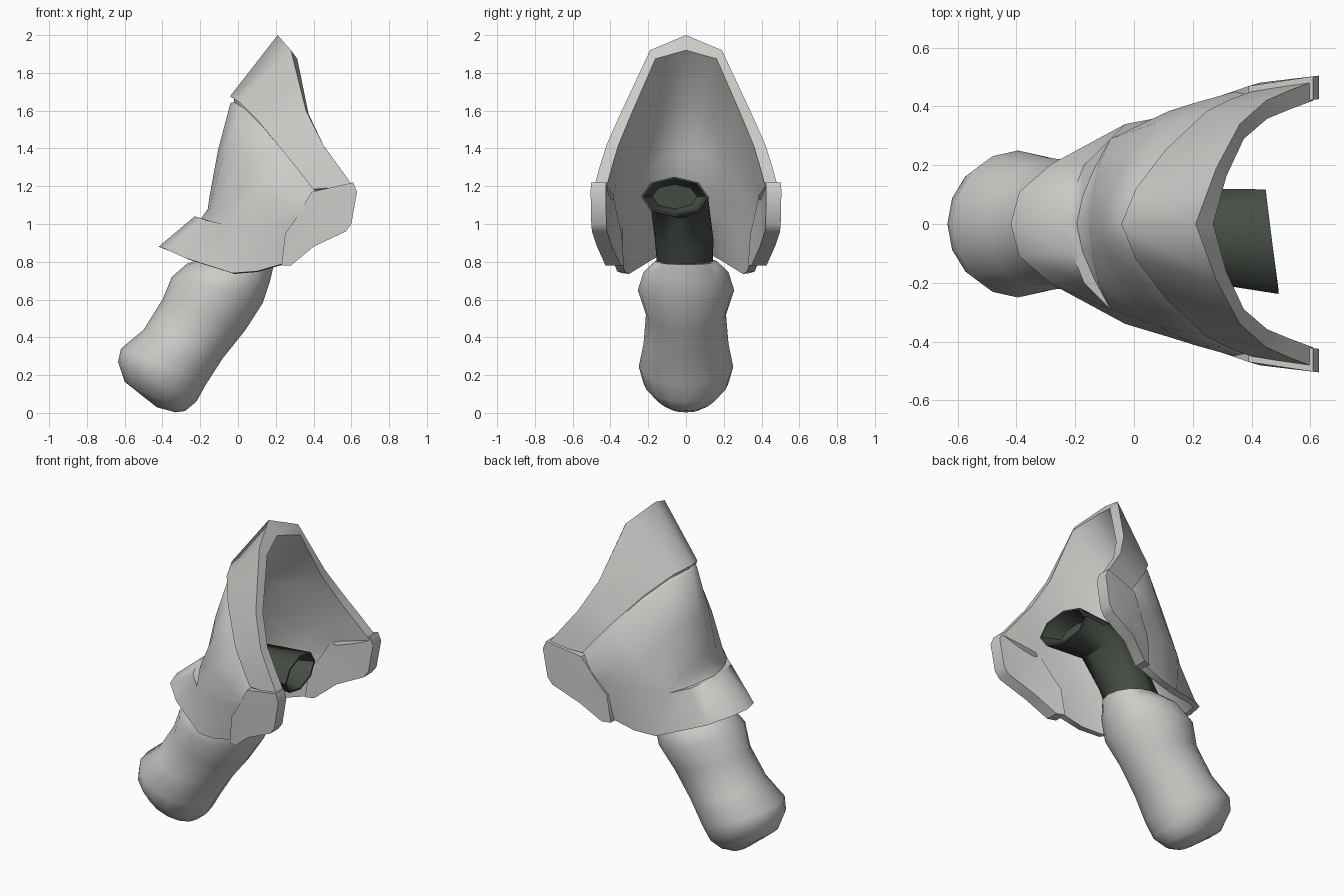
import bpy, bmesh, math
from mathutils import Vector

if "Cube" in bpy.data.objects:
    bpy.data.objects.remove(bpy.data.objects["Cube"])


def material(name, col):
    m = bpy.data.materials.new(name)
    m.diffuse_color = (*col, 1)
    m.use_nodes = True
    m.node_tree.nodes["Principled BSDF"].inputs["Base Color"].default_value = m.diffuse_color
    return m


GREY = material("light grey", (0.60, 0.60, 0.58))
DARK = material("dark green grey", (0.06, 0.073, 0.06))


def finish(name, bm, mat, angle=35):
    bmesh.ops.recalc_face_normals(bm, faces=bm.faces[:])
    me = bpy.data.meshes.new(name)
    bm.to_mesh(me)
    bm.free()
    ob = bpy.data.objects.new(name, me)
    bpy.context.collection.objects.link(ob)
    me.materials.append(mat)
    bpy.ops.object.select_all(action='DESELECT')
    bpy.context.view_layer.objects.active = ob
    ob.select_set(True)
    bpy.ops.object.shade_smooth_by_angle(angle=math.radians(angle))
    return ob


def closed_loft(name, rows, angle):
    """Loft half rows (centre to side) around a closed chain, mirrored across y."""
    bm = bmesh.new()
    grid = []
    for r in rows:
        full = [(x, -y, z) for x, y, z in reversed(r[1:])] + list(r)
        grid.append([bm.verts.new(p) for p in full])
    for a, b in zip(grid, grid[1:] + grid[:1]):
        for i in range(len(a) - 1):
            bm.faces.new((a[i], a[i + 1], b[i + 1], b[i]))
    bmesh.ops.remove_doubles(bm, verts=bm.verts[:], dist=1e-4)
    bmesh.ops.holes_fill(bm, edges=[e for e in bm.edges if e.is_boundary])
    return finish(name, bm, GREY, angle)


def tube(name, rings, n, mat, angle=60, skew=0):
    """Rings given as (left x, left z, right x, right z, y radius, y centre)."""
    bm = bmesh.new()
    loops = []
    for k, (lx, lz, rx, rz, ry, yc) in enumerate(rings):
        mid = Vector(((lx + rx) / 2, yc, (lz + rz) / 2))
        half = Vector(((rx - lx) / 2, 0, (rz - lz) / 2))
        lean = skew if k > 2 else 0
        loops.append([bm.verts.new(mid + half * math.cos(a) + Vector((-lean * math.sin(a), ry * math.sin(a), 0)))
                      for a in (2 * math.pi * i / n for i in range(n))])
    for a, b in zip(loops, loops[1:]):
        for i in range(n):
            j = (i + 1) % n
            bm.faces.new((a[i], a[j], b[j], b[i]))
    bm.faces.new(loops[0])
    bm.faces.new(loops[-1])
    return finish(name, bm, mat, angle)


def shifted(row, dx, ky, dz):
    return [(x + dx, y * ky, z + dz) for x, y, z in row]


def inset(row, dx, dy, dz):
    """Move a row inward: back and down at the crown, sideways at the flanks."""
    out = []
    for x, y, z in row:
        s = min(1, y / .44)
        out.append((x + dx * (1 - s), y - dy * s, z - dz * (1 - s)))
    return out


def middle(a, b, dx, ky):
    return [((p[0] + q[0]) / 2 + dx, (p[1] + q[1]) / 2 * ky, (p[2] + q[2]) / 2) for p, q in zip(a, b)]


# edge curves of the shoulder shell, from centre line to side
rim = [(.21, 0, 2.0), (.28, .19, 1.92), (.36, .34, 1.6), (.45, .42, 1.42), (.53, .455, 1.31), (.61, .485, 1.20)]
seam = [(-.04, 0, 1.64), (.01, .12, 1.61), (.11, .25, 1.51), (.25, .38, 1.34), (.33, .42, 1.24), (.40, .445, 1.15)]
side = [(.12, .385, 1.01), (.31, .43, 1.02)]
slit_top = [(-.15, 0, 1.15), (-.14, .1, 1.13), (-.12, .2, 1.08), (-.08, .29, 1.0)] + side
slit_low = [(-.23, 0, 1.04), (-.21, .1, 1.035), (-.17, .2, 1.02), (-.08, .29, 1.0)] + side
hem = [(-.42, 0, .88), (-.39, .11, .87), (-.28, .205, .82), (-.03, .34, .74), (.1, .365, .75), (.24, .38, .79)]
ledge = shifted(slit_low[:3], .035, .94, -.01)
floor = shifted(slit_top[:3], -.01, .98, -.07)
belly = middle(seam, slit_top, -.01, 1.03)

# shell: raised upper plate, groove, main plate, slit, lower lip, then smooth lining
outer = [rim, shifted(seam, -.003, 1.01, .035), shifted(seam, .02, .975, .022), shifted(seam, .02, .975, .006),
         seam, belly, slit_top, floor + slit_low[3:], ledge + slit_low[3:], slit_low, hem]
lining = [inset(hem, .05, .05, .02), inset(middle(slit_top, slit_low, 0, 1), .09, .055, .02),
          inset(belly, .06, .06, .02), inset(seam, .055, .06, .02), inset(rim, .06, .065, .08)]
closed_loft("shoulder_shell", outer + lining, 58)

# thick side guards at the lower corners
outline = [(.39, 1.17), (.61, 1.22), (.63, 1.17), (.60, 1.0), (.57, .96),
           (.40, .88), (.28, .78), (.23, .78), (.25, .95), (.30, 1.02)]


def guard_y(x, z):
    return .41 + .07 * min(1, (x - .22) / .2) + .025 * max(0, (x - .42) / .21) - .03 * max(0, .95 - z)


for sgn, label in ((-1, "front"), (1, "back")):
    bm = bmesh.new()
    layers = []
    for depth in (0, .08):
        ring = [bm.verts.new((x, sgn * (guard_y(x, z) - depth), z)) for x, z in outline]
        mid = bm.verts.new((.43, sgn * (guard_y(.43, 1.03) - depth), 1.03))
        layers.append(ring)
        for i in range(len(ring)):
            bm.faces.new((ring[i], ring[(i + 1) % len(ring)], mid))
    a, b = layers
    for i in range(len(a)):
        j = (i + 1) % len(a)
        bm.faces.new((a[i], a[j], b[j], b[i]))
    finish(label + "_side_guard", bm, GREY)

# rounded upper arm
tube("arm_shell", [
    (-.43, .03, -.33, .003, .07, 0), (-.60, .165, -.28, .01, .16, 0), (-.635, .27, -.22, .06, .228, 0),
    (-.62, .34, -.17, .15, .25, 0), (-.5, .44, -.08, .29, .225, 0), (-.4, .6, .04, .44, .212, 0),
    (-.35, .72, .13, .58, .255, 0), (-.27, .79, .17, .70, .225, 0), (-.18, .82, .19, .785, .165, 0)], 16, GREY)

# dark bent joint: straight shaft, elbow, hollow end
tube("shoulder_joint", [
    (-.25, .70, .08, .55, .14, 0), (-.06, .98, .19, .86, .155, -.01), (.08, 1.21, .29, 1.03, .155, -.035),
    (.47, 1.25, .47, 1.04, .178, -.06), (.47, 1.24, .47, 1.05, .165, -.06),
    (.36, 1.21, .36, 1.08, .12, -.06)], 8, DARK, 50, .022)
